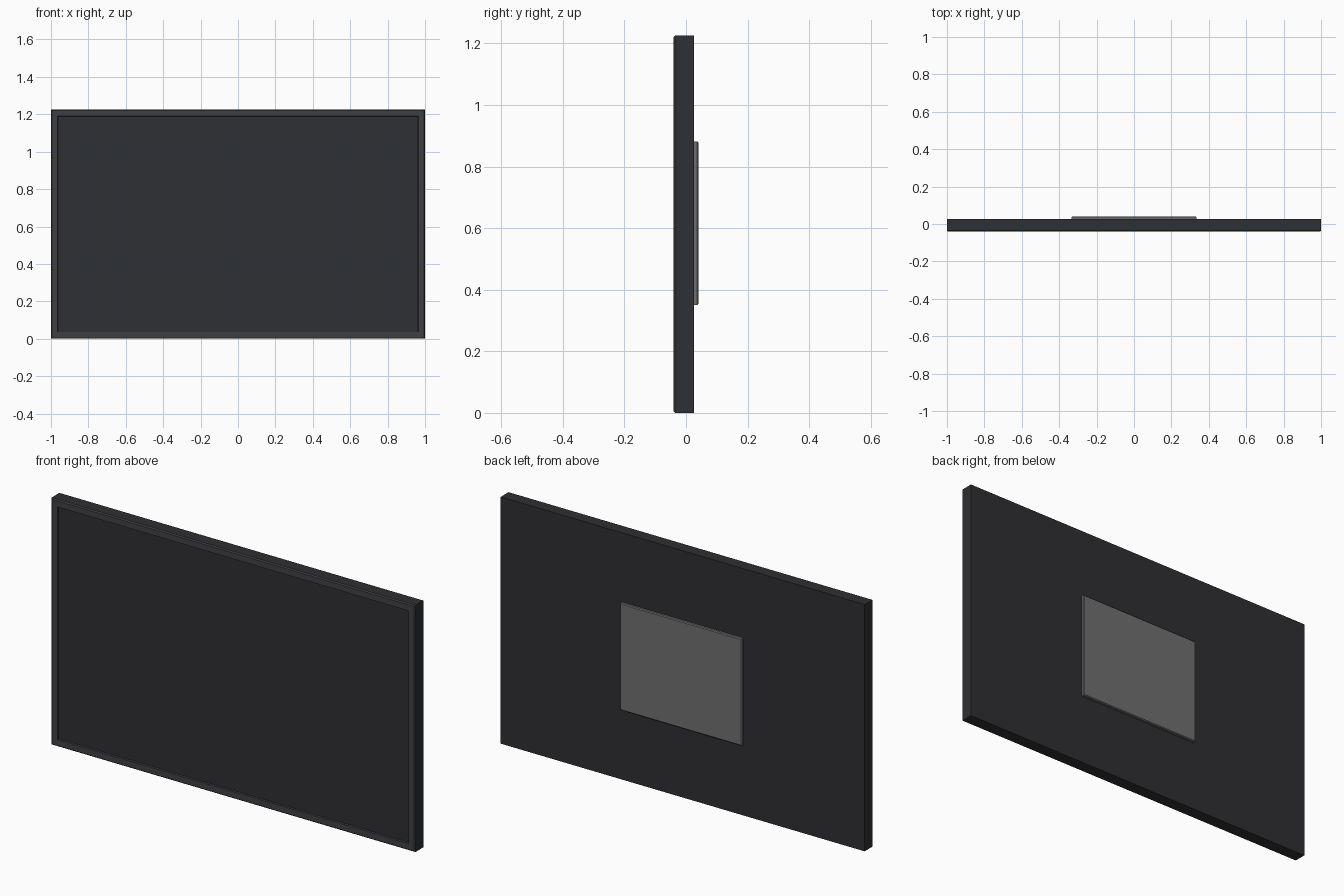
import bpy, bmesh

if "Cube" in bpy.data.objects:
    bpy.data.objects.remove(bpy.data.objects["Cube"])


def material(name, rgb):
    m = bpy.data.materials.new(name)
    m.diffuse_color = (*rgb, 1)
    m.use_nodes = True
    m.node_tree.nodes["Principled BSDF"].inputs["Base Color"].default_value = m.diffuse_color
    return m


def rect_loft(name, half_w, z0, z1, loops, mat, cap_start=False, cap_end=False):
    """Bridge rectangles given as (inset, y), listed from back to front."""
    bm = bmesh.new()
    rings = []
    for i, y in loops:
        x, lo, hi = half_w - i, z0 + i, z1 - i
        rings.append([bm.verts.new(p) for p in
                      ((-x, y, lo), (x, y, lo), (x, y, hi), (-x, y, hi))])
    for a, b in zip(rings, rings[1:]):
        for k in range(4):
            n = (k + 1) % 4
            bm.faces.new((b[k], b[n], a[n], a[k]))
    if cap_start:
        bm.faces.new(rings[0][::-1])
    if cap_end:
        bm.faces.new(rings[-1])
    me = bpy.data.meshes.new(name)
    bm.to_mesh(me)
    bm.free()
    me.materials.append(mat)
    ob = bpy.data.objects.new(name, me)
    bpy.context.collection.objects.link(ob)
    return ob


dark = material("dark_plastic", (0.028, 0.029, 0.033))
trim = material("bezel_plastic", (0.05, 0.051, 0.056))
grey = material("grey_plate", (0.16, 0.16, 0.165))

H = 1.226

# Casing: back and sides, open towards the bezel
rect_loft("casing", 1.0, 0, H, [(0, 0.026), (0, -0.035)], dark, cap_start=True)

# Bezel: chamfered rim, flat frame and inner step
rect_loft("bezel", 1.0, 0, H,
          [(0, -0.035), (0.005, -0.0405), (0.035, -0.0405), (0.037, -0.033)], trim)

# Recessed screen
rect_loft("screen", 1.0, 0, H, [(0.037, -0.033)], dark, cap_end=True)

# Raised plate on the back with a small chamfer
rect_loft("back_plate", 0.335, 0.35, 0.882,
          [(0.004, 0.0405), (0, 0.0365), (0, 0.026)], grey, cap_start=True)
